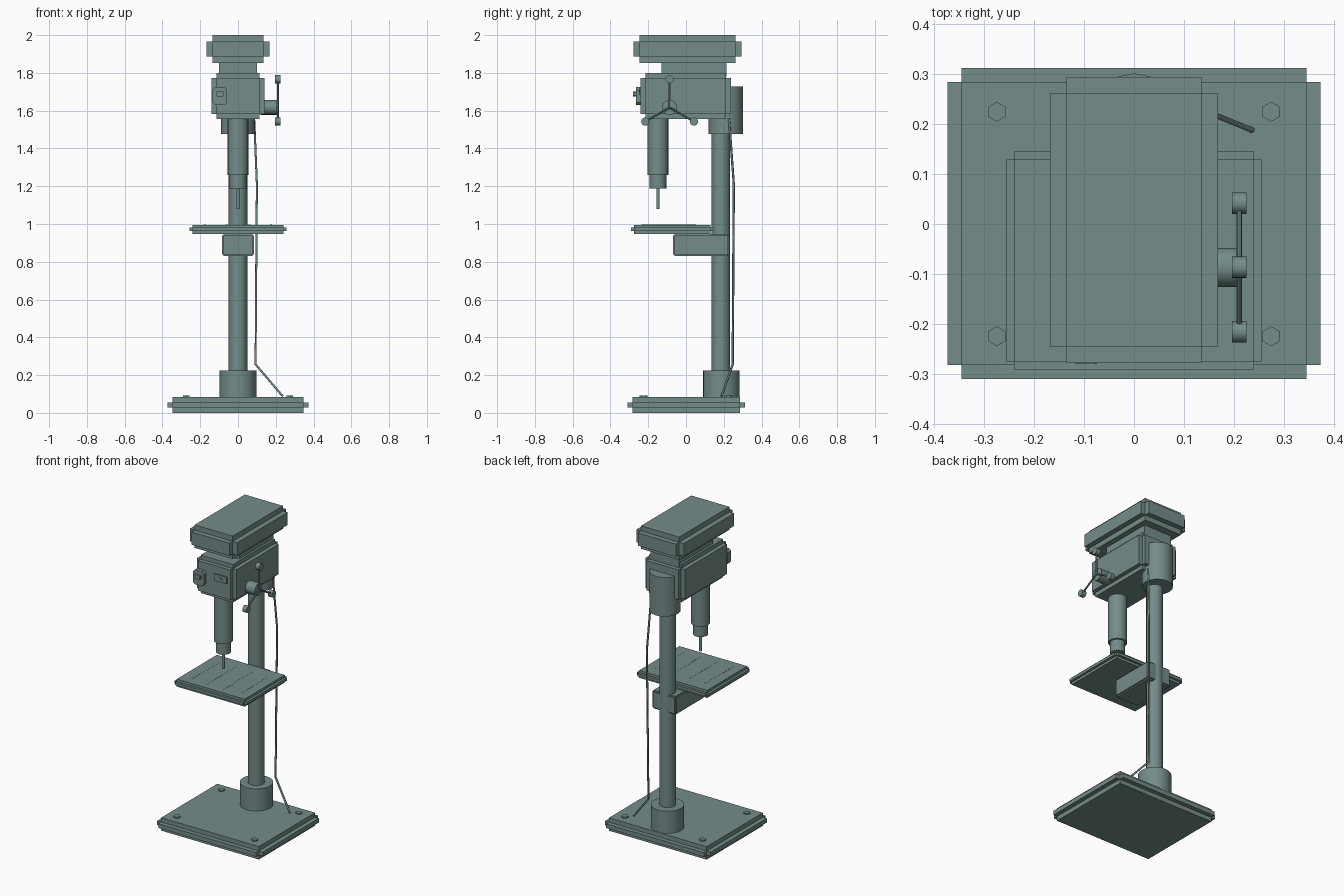
import bpy, bmesh, math
from mathutils import Vector, Matrix

if "Cube" in bpy.data.objects:
    bpy.data.objects.remove(bpy.data.objects["Cube"])


def material(name, rgb):
    m = bpy.data.materials.new(name)
    m.diffuse_color = (*rgb, 1)
    m.use_nodes = True
    m.node_tree.nodes["Principled BSDF"].inputs["Base Color"].default_value = m.diffuse_color
    return m


PAINT = material("green_grey_paint", (.175, .265, .255))
DARK = material("dark_rubber", (.03, .035, .035))


def finish(name, bm, smooth=False, mat=PAINT):
    bmesh.ops.recalc_face_normals(bm, faces=bm.faces)
    me = bpy.data.meshes.new(name)
    bm.to_mesh(me)
    bm.free()
    me.materials.append(mat)
    ob = bpy.data.objects.new(name, me)
    bpy.context.collection.objects.link(ob)
    if smooth:
        bpy.ops.object.select_all(action='DESELECT')
        ob.select_set(True)
        bpy.context.view_layer.objects.active = ob
        bpy.ops.object.shade_smooth_by_angle(angle=math.radians(35))
    return ob


def add_box(bm, lo, hi):
    lo, hi = Vector(lo), Vector(hi)
    m = Matrix.Translation((lo + hi) / 2) @ Matrix.Diagonal((*(hi - lo), 1))
    bmesh.ops.create_cube(bm, size=1, matrix=m)


def box(name, lo, hi, step=0):
    """Box; with a step each face is a raised slab, leaving notched edges."""
    bm = bmesh.new()
    if step:
        for axis in range(3):
            d = Vector((step,) * 3)
            d[axis] = 0
            add_box(bm, Vector(lo) + d, Vector(hi) - d)
    else:
        add_box(bm, lo, hi)
    return finish(name, bm)


def rod(name, a, b, r, sides=16, smooth=True):
    a, b = Vector(a), Vector(b)
    bm = bmesh.new()
    rot = (b - a).to_track_quat('Z', 'Y').to_matrix().to_4x4()
    bmesh.ops.create_cone(bm, cap_ends=True, segments=sides, radius1=r, radius2=r,
                          depth=(b - a).length,
                          matrix=Matrix.Translation((a + b) / 2) @ rot)
    return finish(name, bm, smooth)


def upright(name, y, r, z0, z1, x=0, **kw):
    return rod(name, (x, y, z0), (x, y, z1), r, **kw)


def chamfer_plate(name, lo, hi, c):
    """Plate facing -y with cut corners."""
    (x0, y0, z0), (x1, y1, z1) = lo, hi
    pts = [(x0 + c, z0), (x1 - c, z0), (x1, z0 + c), (x1, z1 - c),
           (x1 - c, z1), (x0 + c, z1), (x0, z1 - c), (x0, z0 + c)]
    bm = bmesh.new()
    rings = [[bm.verts.new((x, y, z)) for x, z in pts] for y in (y0, y1)]
    for ring in rings:
        bm.faces.new(ring)
    for i in range(8):
        j = (i + 1) % 8
        bm.faces.new((rings[0][i], rings[0][j], rings[1][j], rings[1][i]))
    return finish(name, bm)


# Base and its four bolts
box("base", (-.374, -.311, 0), (.374, .313, .083), .028)
for sx in (-1, 1):
    for sy in (-1, 1):
        upright("base_bolt", sy * .225, .02, .075, .091, x=sx * .275, sides=6, smooth=False)

# Column with collars
upright("base_collar", .187, .097, .08, .225, sides=24)
upright("column", .185, .049, .2, 1.6)
upright("head_collar", .211, .091, 1.477, 1.727)

# Table, slot strips and bracket
box("table", (-.256, -.292, .948), (.256, .145, .996), .0155)
for x in (-.174, -.06, .06, .174):
    box("table_slot", (x - .005, -.235, .985), (x + .005, .052, .9968))
box("table_bracket", (-.086, -.07, .831), (.084, .227, .948), .008)

# Head, neck and belt cover
box("head", (-.14, -.24, 1.557), (.14, .237, 1.8), .026)
box("neck", (-.1, -.13, 1.78), (.1, .215, 1.87))
box("belt_cover", (-.168, -.279, 1.853), (.168, .295, 2.0), .033)

# Quill, chuck and drill bit
upright("quill", -.148, .056, 1.26, 1.58)
upright("chuck", -.148, .044, 1.187, 1.27)
upright("drill_bit", -.148, .009, 1.08, 1.2, sides=12)

# Switch and front panel
chamfer_plate("switch_box", (-.135, -.264, 1.63), (-.057, -.225, 1.724), .014)
chamfer_plate("switch_button", (-.117, -.281, 1.676), (-.074, -.255, 1.701), .005)
box("front_panel", (.003, -.247, 1.681), (.092, -.225, 1.725))
box("panel_mark", (.042, -.25, 1.697), (.055, -.24, 1.71))

# Three-spoke feed handle
hub = Vector((.211, -.087, 1.617))
rod("feed_hub", (.12, hub.y, hub.z), (.206, hub.y, hub.z), .039)
for i in range(3):
    a = math.radians(90 + 120 * i)
    tip = hub + Vector((0, math.cos(a), math.sin(a))) * .149
    rod("feed_spoke", hub, tip, .0055, sides=8)
    off = Vector((.0145, 0, 0))
    rod("feed_knob", tip - off, tip + off, .0215)

# Power cable down the back of the column
cu = bpy.data.curves.new("power_cable", 'CURVE')
cu.dimensions = '3D'
cu.bevel_depth = .006
cu.bevel_resolution = 1
cu.use_fill_caps = True
cu.materials.append(PAINT)
path = [(.083, .222, 1.6), (.087, .23, 1.53), (.1, .253, 1.21),
        (.096, .25, .7), (.093, .247, .257), (.237, .188, .088)]
sp = cu.splines.new('POLY')
sp.points.add(len(path) - 1)
for p, co in zip(sp.points, path):
    p.co = (*co, 1)
bpy.context.collection.objects.link(bpy.data.objects.new("power_cable", cu))
